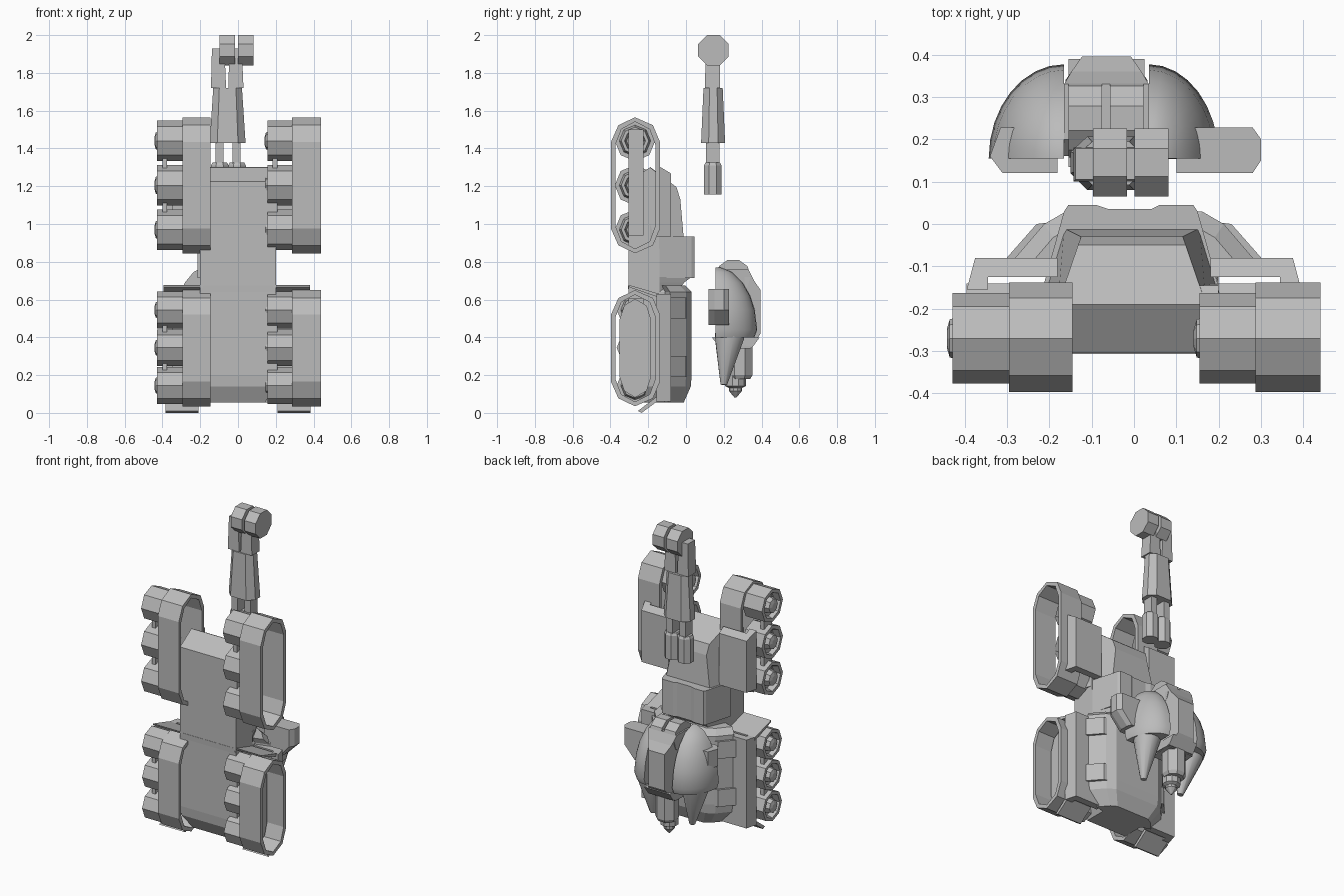
import bpy, bmesh, math
from mathutils import Vector

cube = bpy.data.objects.get("Cube")
if cube:
    bpy.data.objects.remove(cube, do_unlink=True)

grey = bpy.data.materials.new("plain_grey")
grey.use_nodes = True
grey.diffuse_color = (0.5, 0.5, 0.5, 1)
grey.node_tree.nodes["Principled BSDF"].inputs["Base Color"].default_value = (0.5, 0.5, 0.5, 1)


def make(name, rings, close=False, open_start=False):
    """Skin matching rings of points; cap the ends, or join last to first."""
    bm = bmesh.new()
    loops = [[bm.verts.new(p) for p in ring] for ring in rings]
    n = len(loops[0])
    pairs = list(zip(loops, loops[1:] + loops[:1])) if close else list(zip(loops, loops[1:]))
    for a, b in pairs:
        for i in range(n):
            j = (i + 1) % n
            bm.faces.new((a[i], a[j], b[j], b[i]))
    if not close:
        bm.faces.new(loops[-1])
        if not open_start:
            bm.faces.new(loops[0])
    bmesh.ops.recalc_face_normals(bm, faces=bm.faces)
    mesh = bpy.data.meshes.new(name)
    bm.to_mesh(mesh)
    bm.free()
    mesh.materials.append(grey)
    ob = bpy.data.objects.new(name, mesh)
    bpy.context.collection.objects.link(ob)
    return ob


def side_prism(name, yz, x0, x1):
    return make(name, [[(x, y, z) for y, z in yz] for x in (x0, x1)])


def plan_prism(name, xy, z0, z1, side=1):
    return make(name, [[(x * side, y, z) for x, y in xy] for z in (z0, z1)])


def box(name, x, y, z):
    return plan_prism(name, [(x[0], y[0]), (x[1], y[0]), (x[1], y[1]), (x[0], y[1])], *z)


def frustum(name, low, high):
    """Block between two rectangles given as x0, x1, y0, y1, z."""
    return make(name, [[(a, c, z), (b, c, z), (b, d, z), (a, d, z)] for a, b, c, d, z in (low, high)])


def lathe(name, profile, n, loc, axis, open_start=False, phase=0.5):
    """Turn (radius, distance) pairs round an axis through loc."""
    rot = Vector((0, 0, 1)).rotation_difference(Vector(axis)).to_matrix()
    rings = []
    for r, h in profile:
        angles = [(i + phase) * math.tau / n for i in range(n)]
        rings.append([Vector(loc) + rot @ Vector((r * math.cos(a), r * math.sin(a), h)) for a in angles])
    return make(name, rings, open_start=open_start)


def track_outline(z0, z1, inset):
    """Ten-sided long loop in the y-z plane."""
    half = [(-0.397, 0.13), (-0.358, 0.042), (-0.27, 0), (-0.175, 0.042), (-0.138, 0.13)]
    pts = [(y, z0 + d) for y, d in half] + [(y, z1 - d) for y, d in reversed(half)]
    k, m = 1 - inset / 0.13, (z0 + z1) / 2
    kz = 1 - inset / ((z1 - z0) / 2)
    return [(-0.27 + (y + 0.27) * k, m + (z - m) * kz) for y, z in pts]


# Tracks: open loops, the lower ones with an inner wall
for level, z0, z1 in (("lower", 0.035, 0.65), ("upper", 0.845, 1.565)):
    for side, x0, x1 in (("right", -0.295, -0.145), ("left", 0.287, 0.44)):
        outer, inner = track_outline(z0, z1, 0), track_outline(z0, z1, 0.024)
        make(f"{level}_{side}_track", [[(x, y, z) for y, z in loop] for x, loop in
                                       ((x0, outer), (x1, outer), (x1, inner), (x0, inner))], True)
        if level == "lower":
            side_prism(f"lower_{side}_track_wall", track_outline(z0, z1, 0.046), x0 + 0.005, x0 + 0.05)

# Wheels: octagonal drums, open inside, with a dished end and pointed hub
for level, heights, r in (("upper", (1.44, 1.205, 0.97), 0.107), ("lower", (0.545, 0.345, 0.145), 0.097)):
    for side, x in (("right", -0.29), ("left", 0.293)):
        for i, z in enumerate(heights):
            lathe(f"{level}_{side}_wheel_{i + 1}",
                  [(r, 0), (r, 0.138), (r * 0.78, 0.138), (r * 0.68, 0.1), (r * 0.52, 0.1),
                   (r * 0.42, 0.145), (r * 0.2, 0.152)],
                  8, (x, -0.27, z), (-1, 0, 0), True, 0)
        box(f"{level}_{side}_wheel_link", (x - 0.11, x - 0.085), (-0.305, -0.225),
            (heights[2] - 0.03, heights[0] + 0.06))

# Upper hull: sloped nose, tapering rear deck and wide rear block
side_prism("upper_hull", [(-0.305, 0.68), (-0.305, 1.225), (-0.19, 1.3), (-0.145, 1.265), (-0.14, 0.68)], -0.2, 0.2)


def deck_half(y, z):
    flare = 0.04 if z < 1 else 0
    return 0.12 + flare + 0.055 * min(1, max(0, -y - 0.03) / 0.155)


deck = [(-0.19, 0.9), (-0.19, 1.302), (-0.05, 1.195), (-0.03, 1.13), (-0.01, 0.9)]
make("upper_rear_deck", [[(s * deck_half(y, z) - 0.005, y, z) for y, z in deck] for s in (-1, 1)])
rear = [(-0.215, -0.15), (-0.165, 0.03), (-0.155, 0.045), (-0.09, 0.045), (-0.06, 0.035),
        (0.04, 0.035), (0.06, 0.045), (0.14, 0.045), (0.15, 0.03), (0.2, -0.15)]
plan_prism("upper_rear_block", rear, 0.715, 0.935)
make("waist", [[(-0.2, -0.305, z), (0.2, -0.305, z), (0.2, -0.14, z), (0.14, y, z), (-0.14, y, z), (-0.2, -0.14, z)]
               for z, y in ((0.62, -0.06), (0.69, -0.01), (0.72, 0.03))])

# Lower hull: tapered foot and top, slanted rear corners
hull = [(0.2, -0.305), (0.2, -0.11), (0.285, -0.085), (0.212, 0), (0.16, 0.03)]
hull = hull + [(-x, y) for x, y in reversed(hull)]
make("lower_hull", [[(x * k, -0.12 + (y + 0.12) * k + dy, z) for x, y in hull] for z, k, dy in
                    ((0.055, 0.72, 0), (0.14, 0.97, 0), (0.2, 1, 0), (0.64, 1, 0), (0.675, 0.9, -0.02))])
side_prism("top_flap", [(-0.14, 0.61), (-0.3, 0.665), (-0.305, 0.678), (-0.14, 0.63)], -0.395, 0.38)

fender = [(0.18, -0.08), (0.375, -0.08), (0.395, -0.155), (0.345, -0.155), (0.345, -0.125), (0.18, -0.125)]
panel = [(0.15, 0.01), (0.23, 0), (0.305, -0.085), (0.2, -0.1)]
for s, side in ((-1, "right"), (1, "left")):
    # Fenders, sponsons with sloped tops, slanted panels and mud flaps
    plan_prism(f"{side}_fender", fender, 0.06, 0.63, s)
    make(f"{side}_sponson", [[(s * x, y, 0.935) for x, y in fender],
                             [(s * x, y, 1.22 - 0.6 * y) for x, y in fender]])
    for i, (z0, z1) in enumerate(((0.19, 0.3), (0.5, 0.61))):
        plan_prism(f"{side}_hull_panel_{i + 1}", panel, z0, z1, s)
    side_prism(f"{side}_mud_flap", [(-0.255, 0.01), (-0.235, 0), (-0.14, 0.07), (-0.15, 0.09)], s * 0.21, s * 0.385)

# Twin limbs: drum, upper arm, rod and foot, joined by a faceted sleeve
for side, x, drum in (("right", -0.1, -0.097), ("left", -0.008, 0.001)):
    lathe(f"{side}_limb_drum", [(0.087, 0), (0.087, 0.08)], 8, (drum, 0.145, 1.92), (1, 0, 0))
    frustum(f"{side}_limb_arm", (x - 0.043, x + 0.037, 0.1, 0.18, 1.72), (x - 0.038, x + 0.028, 0.105, 0.178, 1.93))
    box(f"{side}_limb_rod", (x - 0.02, x + 0.022), (0.107, 0.178), (1.3, 1.44))
    lathe(f"{side}_limb_foot", [(0.05, 0), (0.05, 0.155), (0.042, 0.17)], 8, (x + 0.003, 0.142, 1.155), (0, 0, 1))
sleeve = [(-0.15, 0.12), (-0.15, 0.17), (-0.11, 0.207), (0, 0.207), (0.04, 0.17), (0.04, 0.12), (0, 0.08), (-0.11, 0.08)]
make("limb_sleeve", [[(-0.055 + (x + 0.055) * k, 0.143 + (y - 0.143) * k, z) for x, y in sleeve]
                     for z, k in ((1.43, 1), (1.72, 0.8))])

# Pod body with chamfered back and two rounded drums on top
pod = [(0.16, 0.5), (0.16, 0.72), (0.2, 0.76), (0.33, 0.76), (0.36, 0.7),
       (0.395, 0.65), (0.395, 0.42), (0.34, 0.34), (0.22, 0.34)]


def pod_half(y):
    return 0.1 - max(0, y - 0.335) * 0.7


make("pod_body", [[(-0.065 + s * pod_half(y), y, z) for y, z in pod] for s in (-1, 1)])
for side, x in (("right", -0.155), ("left", -0.057)):
    lathe(f"{side}_pod_drum", [(0.093, 0), (0.093, 0.08)], 10, (x, 0.25, 0.722), (1, 0, 0))

# Shells: quarter domes, each with a cone hanging below
levels = [(0.77, 0.12), (0.745, 0.4), (0.69, 0.65), (0.62, 0.83), (0.545, 0.94), (0.44, 1), (0.4, 0.93)]
for s, side, x, w, tip, lean in ((-1, "right", -0.165, 0.178, 0.02, 0.17), (1, "left", 0.035, 0.165, 0.06, 0)):
    rings = []
    for z, k in levels:
        arc = [i * math.pi / 16 for i in range(9)]
        rings.append([(x, 0.155, z)] + [(x + s * w * k * math.cos(a), 0.155 + 0.222 * k * math.sin(a), z)
                                        for a in arc])
    shell = make(f"{side}_shell", rings)
    cone = lathe(f"{side}_shell_cone", [(0.08, 0.32), (0.08, 0.25), (0.018, 0)], 12,
                 (x + s * tip, 0.2, 0.15), (s * lean, 0.12, 1))
    for ob in (shell, cone):
        bpy.ops.object.select_all(action="DESELECT")
        ob.select_set(True)
        bpy.context.view_layer.objects.active = ob
        bpy.ops.object.shade_smooth_by_angle(angle=math.radians(35))

# Side blocks on the shells, undercut below
left_block = [(0.1, 0.12), (0.28, 0.12), (0.3, 0.15), (0.3, 0.2), (0.28, 0.228), (0.1, 0.228)]
right_block = [(-0.18, 0.12), (-0.31, 0.12), (-0.34, 0.16), (-0.315, 0.228), (-0.18, 0.228)]
for name, plan in (("left_side_block", left_block), ("right_side_block", right_block)):
    root = plan[0][0]
    make(name, [[(root + (x - root) * k, y, z) for x, y in plan] for z, k in ((0.465, 0.6), (0.545, 1), (0.655, 1))])

# Nozzle under the pod
side_prism("pod_skirt", [(0.135, 0.4), (0.39, 0.4), (0.35, 0.345), (0.2, 0.33)], -0.155, 0.025)
lathe("nozzle_barrel", [(0.06, 0), (0.072, 0.02), (0.072, 0.18)], 8, (-0.065, 0.285, 0.18), (0, 0, 1))
lathe("nozzle_tip", [(0.006, 0), (0.035, 0.035), (0.035, 0.05), (0.055, 0.06), (0.055, 0.13)],
      10, (-0.065, 0.262, 0.082), (0, 0, 1))
